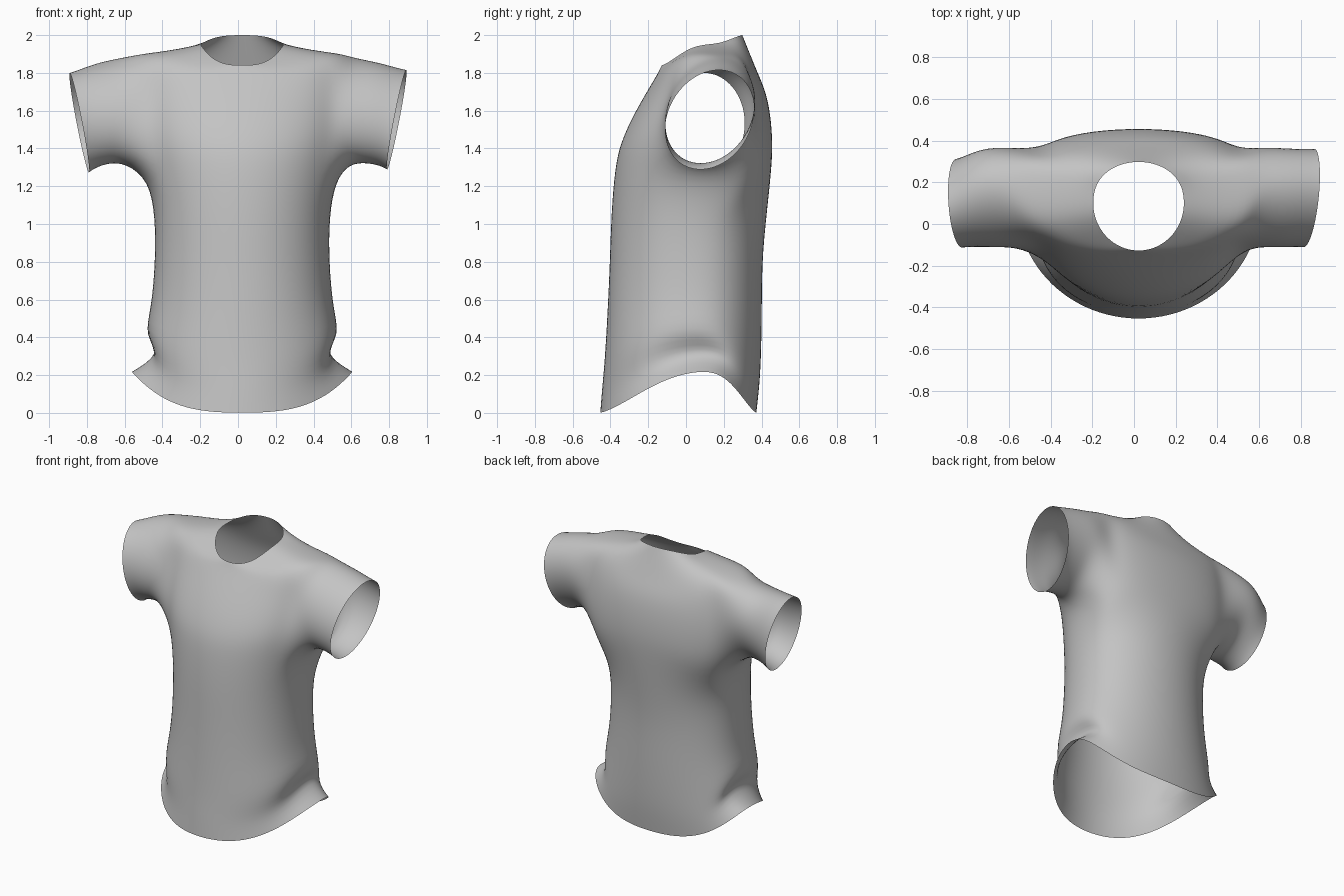
import bpy, bmesh
from math import sin, cos, radians

cube = bpy.data.objects.get("Cube")
if cube:
    bpy.data.objects.remove(cube, do_unlink=True)

fabric = bpy.data.materials.new("grey_fabric")
fabric.use_nodes = True
GREY = (0.55, 0.55, 0.55, 1)
fabric.diffuse_color = GREY
fabric.node_tree.nodes["Principled BSDF"].inputs["Base Color"].default_value = GREY

COLS = 24            # points around the body, starting at the front centre
ARM = range(4, 9)    # columns spanning an armhole
# centre y, then front and back fullness
ROUND, BODY, CHEST, YOKE = (.1, 1, .85), (.05, .88, .88), (.1, .78, .4), (.1, .85, .55)
# half width, side pinch, front y, back y, front z, side z, back z, fullness
ROWS = [
    (.59, .00, -.46, .375, .00, .225, .00, ROUND),    # hem
    (.55, .13, -.45, .39, .13, .32, .13, ROUND),      # fold above the hem
    (.54, .015, -.435, .40, .27, .41, .27, BODY),
    (.485, .00, -.42, .405, .52, .56, .52, BODY),
    (.465, .00, -.407, .405, .80, .80, .80, BODY),
    (.465, .00, -.40, .43, 1.05, 1.04, 1.05, BODY),
    (.50, .00, -.38, .455, 1.30, 1.23, 1.30, CHEST),  # armpit
    (.54, .00, -.35, .46, 1.43, 1.43, 1.43, CHEST),
    (.55, .00, -.285, .45, 1.57, 1.57, 1.57, CHEST),
    (.55, .00, -.21, .425, 1.70, 1.72, 1.70, CHEST),
    (.53, .00, -.155, .38, 1.79, 1.905, 1.80, CHEST),  # shoulder
    (.37, .00, -.14, .34, 1.82, 1.922, 1.90, YOKE),
    (.22, .00, -.13, .30, 1.84, 1.95, 2.0, ROUND),    # neckline
]
ARMPIT, SHOULDER = 6, 10
# sleeve rings: x, lean, centre y, y radius, centre z, z radius
SLEEVE = [
    (.60, .01, .13, .24, 1.60, .287),
    (.71, .03, .125, .238, 1.59, .272),
    (.80, .045, .125, .235, 1.567, .265),
    (.84, .052, .125, .237, 1.552, .27),
]


def body_point(row, col):
    half, pinch, front, back, zf, zs, zb, (mid, full_front, full_back) = row
    t = radians(360 * col / COLS)
    s, c = sin(t), cos(t)
    x = .022 + (half - pinch * abs(s) ** 8) * s
    y = mid + ((front - mid) * c ** full_front if c > 0 else (back - mid) * abs(c) ** full_back)
    w = abs(s) ** 3.2
    return x, y, zs * w + (zf if c > 0 else zb) * (1 - w)


bm = bmesh.new()
grid = [[bm.verts.new(body_point(r, c)) for c in range(COLS)] for r in ROWS]

# Body panels, leaving an armhole on each side
for r in range(len(ROWS) - 1):
    for c in range(COLS):
        side = min(c, COLS - 1 - c)
        if ARMPIT <= r < SHOULDER and ARM[0] <= side < ARM[-1]:
            continue
        d = (c + 1) % COLS
        bm.faces.new((grid[r][c], grid[r][d], grid[r + 1][d], grid[r + 1][c]))

# Sleeves grown out of the armholes
between = range(ARMPIT + 1, SHOULDER)
loop = ([(ARMPIT, c) for c in ARM] + [(r, ARM[-1]) for r in between]
        + [(SHOULDER, c) for c in reversed(ARM)] + [(r, ARM[0]) for r in reversed(between)])
n = len(loop)
for side in (1, -1):
    last = [grid[r][c if side > 0 else COLS - c] for r, c in loop]
    for x, lean, cy, ry, cz, rz in SLEEVE:
        # The right cuff is drawn in and hangs a little lower
        droop = max(0, x - .71) if side < 0 else 0
        ring = []
        for k in range(n):
            a = radians(-135 + 360 * k / n)
            ring.append(bm.verts.new((side * (x + lean * sin(a) + .015 * cos(a)),
                                      cy - .2 * droop + (ry - .15 * droop) * cos(a)
                                      + (.05 - .4 * droop) * sin(a),
                                      cz - .12 * droop + rz * sin(a))))
        for k in range(n):
            j = (k + 1) % n
            bm.faces.new((last[k], last[j], ring[j], ring[k]))
        last = ring

# Remove the unused points inside the armholes
bmesh.ops.delete(bm, geom=[v for v in bm.verts if not v.link_faces], context='VERTS')
bmesh.ops.recalc_face_normals(bm, faces=bm.faces)
# Face the cloth outward, judged by the front centre panel
bm.normal_update()
if min(bm.faces, key=lambda f: f.calc_center_median().y).normal.y > 0:
    bmesh.ops.reverse_faces(bm, faces=bm.faces)
for f in bm.faces:
    f.smooth = True

mesh = bpy.data.meshes.new("shirt")
bm.to_mesh(mesh)
bm.free()
mesh.materials.append(fabric)
shirt = bpy.data.objects.new("shirt", mesh)
bpy.context.collection.objects.link(shirt)
sub = shirt.modifiers.new("soft_cloth", 'SUBSURF')
sub.levels = sub.render_levels = 2
